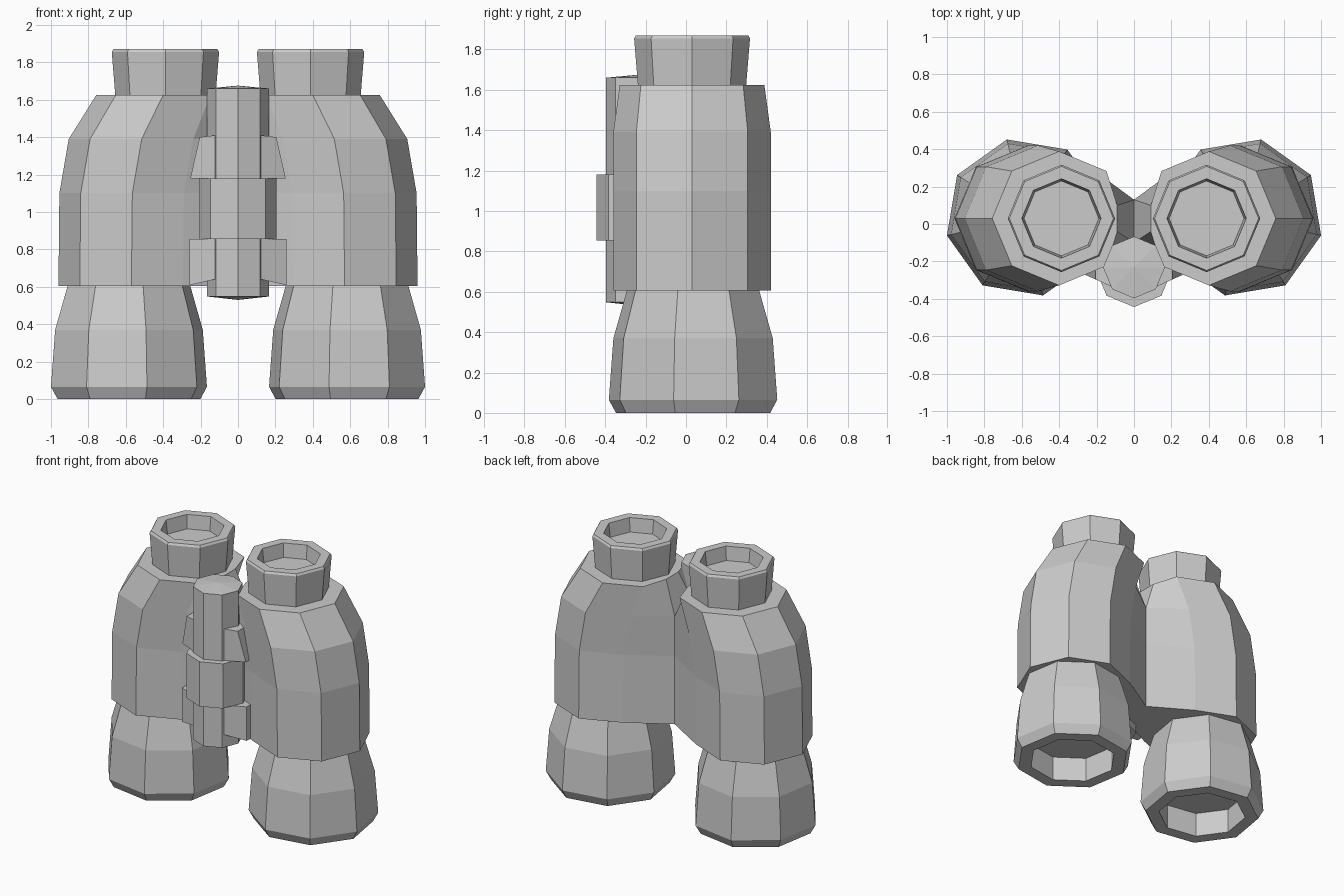
import bpy, bmesh
from math import cos, sin, radians

if "Cube" in bpy.data.objects:
    bpy.data.objects.remove(bpy.data.objects["Cube"])

CY = 0.03  # shared y of the optical tubes


def ring(cx, cy, r, z, start=0, n=8):
    return [(cx + r * cos(radians(start + 360 * i / n)),
             cy + r * sin(radians(start + 360 * i / n)), z) for i in range(n)]


def loft(name, rings, mirror=True, cap_start=True, cap_end=True, skip=()):
    """Skin a stack of equal-length rings; skip holds (level, side) faces to leave open."""
    bm = bmesh.new()
    levels = [[bm.verts.new(p) for p in r] for r in rings]
    n = len(levels[0])
    for k in range(len(levels) - 1):
        a, b = levels[k], levels[k + 1]
        for i in range(n):
            if (k, i) not in skip:
                j = (i + 1) % n
                bm.faces.new((a[i], a[j], b[j], b[i]))
    if cap_start:
        bm.faces.new(levels[0][::-1])
    if cap_end:
        bm.faces.new(levels[-1])
    bmesh.ops.recalc_face_normals(bm, faces=bm.faces)
    mesh = bpy.data.meshes.new(name)
    bm.to_mesh(mesh)
    bm.free()
    ob = bpy.data.objects.new(name, mesh)
    bpy.context.collection.objects.link(ob)
    if mirror:
        ob.modifiers.new("Mirror", 'MIRROR')
    return ob


def turned(name, cx, cy, profile, start=0, mirror=True):
    return loft(name, [ring(cx, cy, r, z, start) for r, z in profile], mirror)


# Objective barrels with recessed lenses at the bottom
turned("objective_barrel", 0.583, 0.035,
       [(0.30, 0.18), (0.30, 0.0), (0.392, 0.0), (0.428, 0.065),
        (0.405, 0.37), (0.335, 0.61)], start=-13)

# Eyepieces with recessed lenses at the top
turned("eyepiece", 0.388, CY,
       [(0.267, 1.61), (0.287, 1.855), (0.278, 1.87), (0.212, 1.87),
        (0.20, 1.77)])


# Prism housings: octagonal tubes drawn inward to a shared crease
def housing_ring(cx, r, z, inner_x, y_back, y_front):
    o = ring(cx, CY, r, z)
    return o[:4] + [(inner_x, y_back, z), (inner_x, y_front, z)] + o[5:]


loft("prism_housing", [
    housing_ring(0.57, 0.39, 0.605, 0, 0.13, -0.10),
    housing_ring(0.565, 0.39, 1.1, 0, 0.13, -0.10),
    housing_ring(0.515, 0.39, 1.39, 0, 0.13, -0.10),
    housing_ring(0.40, 0.358, 1.625, 0.09, 0.10, -0.04),
], skip={(0, 4), (1, 4)})

# Central hinge rod with shallow pointed ends
turned("hinge_rod", 0, -0.232,
       [(0.004, 0.53), (0.165, 0.548), (0.165, 1.66), (0.004, 1.675)],
       mirror=False)

# Focus wheel
turned("focus_wheel", 0, -0.237, [(0.207, 0.855), (0.207, 1.18)], mirror=False)


# Lugs joining the housings to the hinge
def lug(name, outline):
    front = [(x, -0.335 + 0.45 * (x - 0.12), z) for x, z in outline]
    back = [(x, -0.10, z) for x, z in outline]
    loft(name, [front, back])


lug("upper_lug", [(0.10, 1.18), (0.255, 1.18), (0.205, 1.40), (0.12, 1.41)])
lug("lower_lug", [(0.10, 0.645), (0.26, 0.608), (0.26, 0.855), (0.10, 0.855)])
